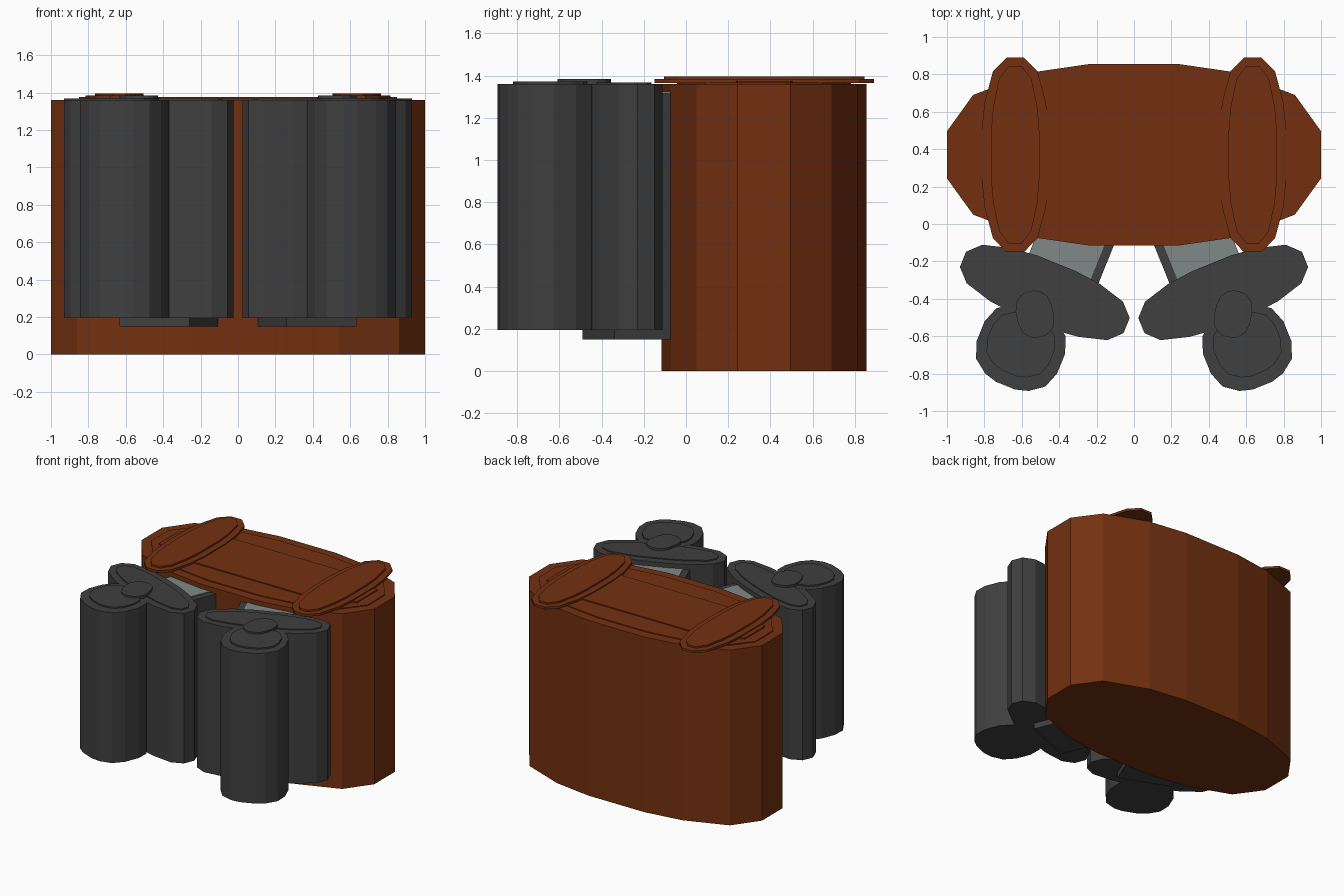
import bpy, bmesh, math

if "Cube" in bpy.data.objects:
    bpy.data.objects.remove(bpy.data.objects["Cube"])


def material(name, rgb):
    m = bpy.data.materials.new(name)
    m.diffuse_color = (*rgb, 1)
    m.use_nodes = True
    m.node_tree.nodes["Principled BSDF"].inputs["Base Color"].default_value = m.diffuse_color
    return m


BROWN = material("rust brown", (0.172, 0.030, 0.005))
DARK = material("charcoal", (0.050, 0.050, 0.051))
LIGHT = material("pale grey", (0.215, 0.255, 0.250))

# One quadrant of the shared 16-sided rounded oval
QUADRANT = [(1, 0.26), (0.86, 0.66), (0.54, 0.91), (0.24, 1)]
OVAL = QUADRANT + [(-x, y) for x, y in reversed(QUADRANT)]
OVAL += [(-x, -y) for x, y in OVAL]


def place(points, cx, cy, angle=0, side=1):
    """Rotate, move and optionally mirror an outline across x."""
    c, s = math.cos(math.radians(angle)), math.sin(math.radians(angle))
    return [(side * (cx + x * c - y * s), cy + x * s + y * c) for x, y in points]


def oval(rx, ry):
    return [(x * rx, y * ry) for x, y in OVAL]


def prism(name, outline, z0, z1, mat):
    """Extrude a flat outline from z0 to z1."""
    bm = bmesh.new()
    base = bm.faces.new([bm.verts.new((x, y, z0)) for x, y in outline])
    ext = bmesh.ops.extrude_face_region(bm, geom=[base], use_keep_orig=True)
    for v in ext["geom"]:
        if isinstance(v, bmesh.types.BMVert):
            v.co.z = z1
    bmesh.ops.recalc_face_normals(bm, faces=bm.faces)
    mesh = bpy.data.meshes.new(name)
    bm.to_mesh(mesh)
    bm.free()
    mesh.materials.append(mat)
    bpy.context.collection.objects.link(bpy.data.objects.new(name, mesh))


# Large body with stepped top plates
CY = 0.37
prism("main_body", place(oval(1, 0.485), 0, CY), 0, 1.36, BROWN)
prism("main_top_plate", place(oval(0.93, 0.412), 0, CY), 1.355, 1.367, BROWN)
q = [(0.85, 0.125), (0.79, 0.14), (0.76, 0.2), (0.5, 0.235), (0.46, 0.24)]
half = q + [(-x, y) for x, y in reversed(q)]
prism("main_centre_plate", place(half + [(-x, -y) for x, y in half], 0, CY),
      1.36, 1.375, BROWN)

TILT = 22
for side, label in ((1, "right"), (-1, "left")):
    # Overhanging oval lids at the ends of the body
    prism(f"{label}_lid", place(oval(0.52, 0.18), 0.635, CY, 90, side),
          1.365, 1.383, BROWN)
    prism(f"{label}_lid_plate", place(oval(0.475, 0.13), 0.635, CY, 90, side),
          1.38, 1.396, BROWN)

    # Wide rear column
    prism(f"{label}_wide_column", place(oval(0.472, 0.168), 0.477, -0.366, TILT, side),
          0.195, 1.36, DARK)
    prism(f"{label}_wide_plate", place(oval(0.415, 0.112), 0.477, -0.366, TILT, side),
          1.355, 1.368, DARK)

    # Round front column
    prism(f"{label}_round_column", place(oval(0.232, 0.22), 0.605, -0.66, TILT, side),
          0.195, 1.361, DARK)
    prism(f"{label}_round_plate", place(oval(0.178, 0.165), 0.605, -0.645, TILT, side),
          1.355, 1.372, DARK)
    prism(f"{label}_cap", place(oval(0.098, 0.125), 0.53, -0.482, -12, side),
          1.36, 1.385, DARK)

    # Connecting block between column and body, with a pale top
    block = [(-0.202, 0), (0.202, 0), (0.202, 0.5), (-0.202, 0.5)]
    prism(f"{label}_link_block", place(block, 0.447, -0.415, TILT, side),
          0.15, 1.318, DARK)
    panel = [(-0.155, 0.02), (0.202, 0.02), (0.202, 0.5), (-0.155, 0.5)]
    prism(f"{label}_link_panel", place(panel, 0.447, -0.415, TILT, side),
          1.316, 1.325, LIGHT)
